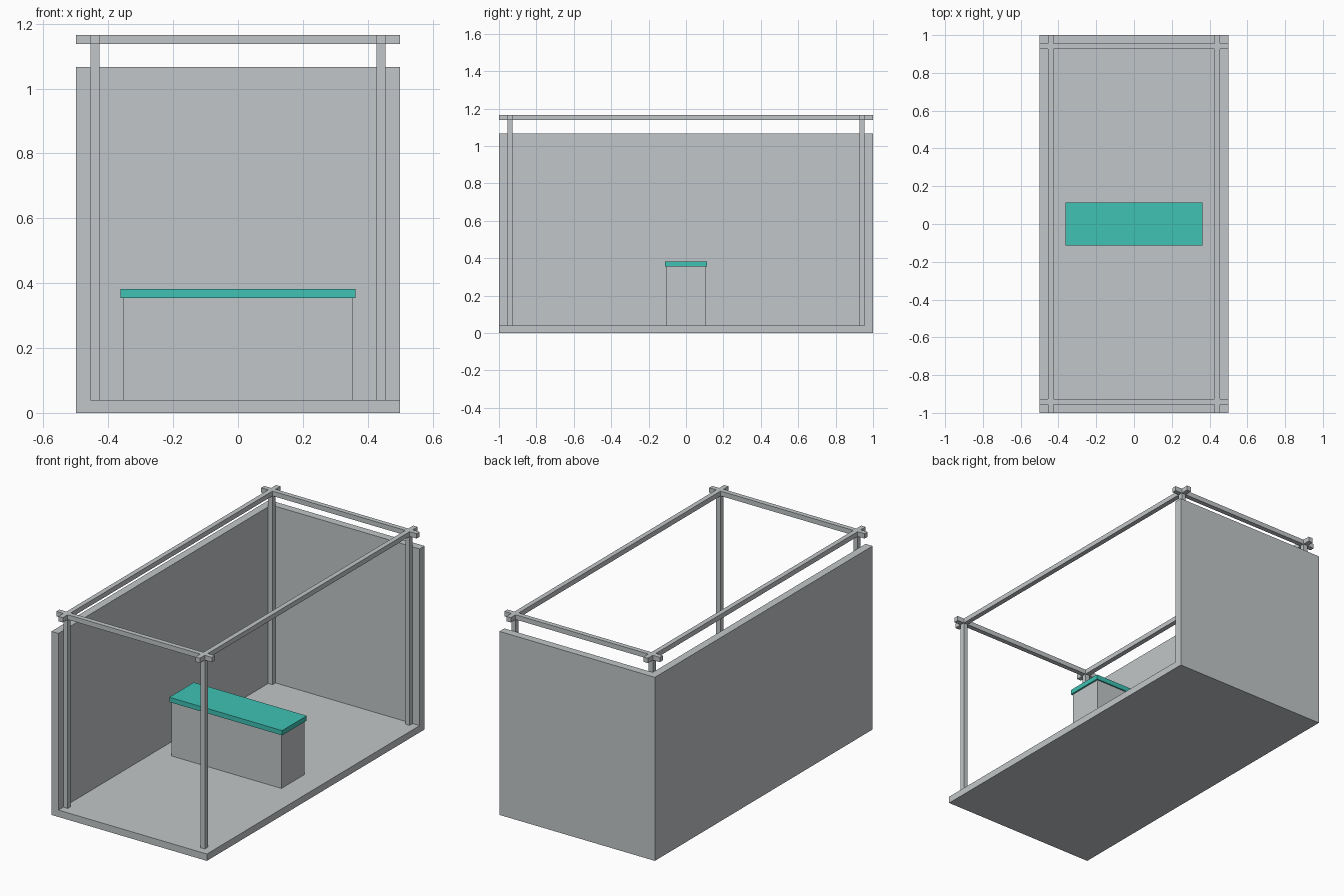
import bpy
import bmesh
from mathutils import Vector

cube = bpy.data.objects.get("Cube")
if cube:
    bpy.data.objects.remove(cube, do_unlink=True)


def material(name, rgb):
    mat = bpy.data.materials.new(name)
    mat.use_nodes = True
    color = (*rgb, 1)
    mat.diffuse_color = color
    mat.node_tree.nodes["Principled BSDF"].inputs["Base Color"].default_value = color
    return mat


def box(name, low, high, mat):
    """Axis-aligned box between two opposite corners."""
    low, high = Vector(low), Vector(high)
    bm = bmesh.new()
    bmesh.ops.create_cube(bm, size=1)
    size = high - low
    for v in bm.verts:
        v.co = Vector(a * b for a, b in zip(v.co, size))
    mesh = bpy.data.meshes.new(name)
    bm.to_mesh(mesh)
    bm.free()
    mesh.materials.append(mat)
    obj = bpy.data.objects.new(name, mesh)
    obj.location = (low + high) / 2
    bpy.context.collection.objects.link(obj)
    return obj


grey = material("light grey", (0.54, 0.565, 0.58))
teal = material("teal", (0.05, 0.54, 0.456))

# Overall dimensions
W, D = 0.5, 1.0            # half width and half depth
WALL, FLOOR = 0.045, 0.04  # thicknesses
WALL_TOP, TOP = 1.067, 1.166
BAR = 0.028

# Floor and two walls
box("floor", (-W + WALL, -D, 0), (W, D - WALL, FLOOR), grey)
box("left_side_wall", (-W, -D, 0), (-W + WALL, D, WALL_TOP), grey)
box("back_wall", (-W + WALL, D - WALL, 0), (W, D, WALL_TOP), grey)

# Frame of four posts and four crossing beams
px, py = W - WALL - BAR / 2, D - WALL - BAR / 2
h = BAR / 2
for sx, side in ((-1, "west"), (1, "east")):
    x = sx * px
    box(f"{side}_long_beam", (x - h, -D, TOP - BAR), (x + h, D, TOP), grey)
    for sy, end in ((-1, "front"), (1, "back")):
        y = sy * py
        box(f"{end}_{side}_post", (x - h, y - h, FLOOR), (x + h, y + h, TOP), grey)
for sy, end in ((-1, "front"), (1, "back")):
    y = sy * py
    box(f"{end}_cross_beam", (-W, y - h, TOP - BAR), (W, y + h, TOP), grey)

# Counter with an overhanging top
box("counter_base", (-0.353, -0.105, FLOOR), (0.353, 0.105, 0.354), grey)
box("counter_top", (-0.363, -0.113, 0.354), (0.363, 0.113, 0.382), teal)
